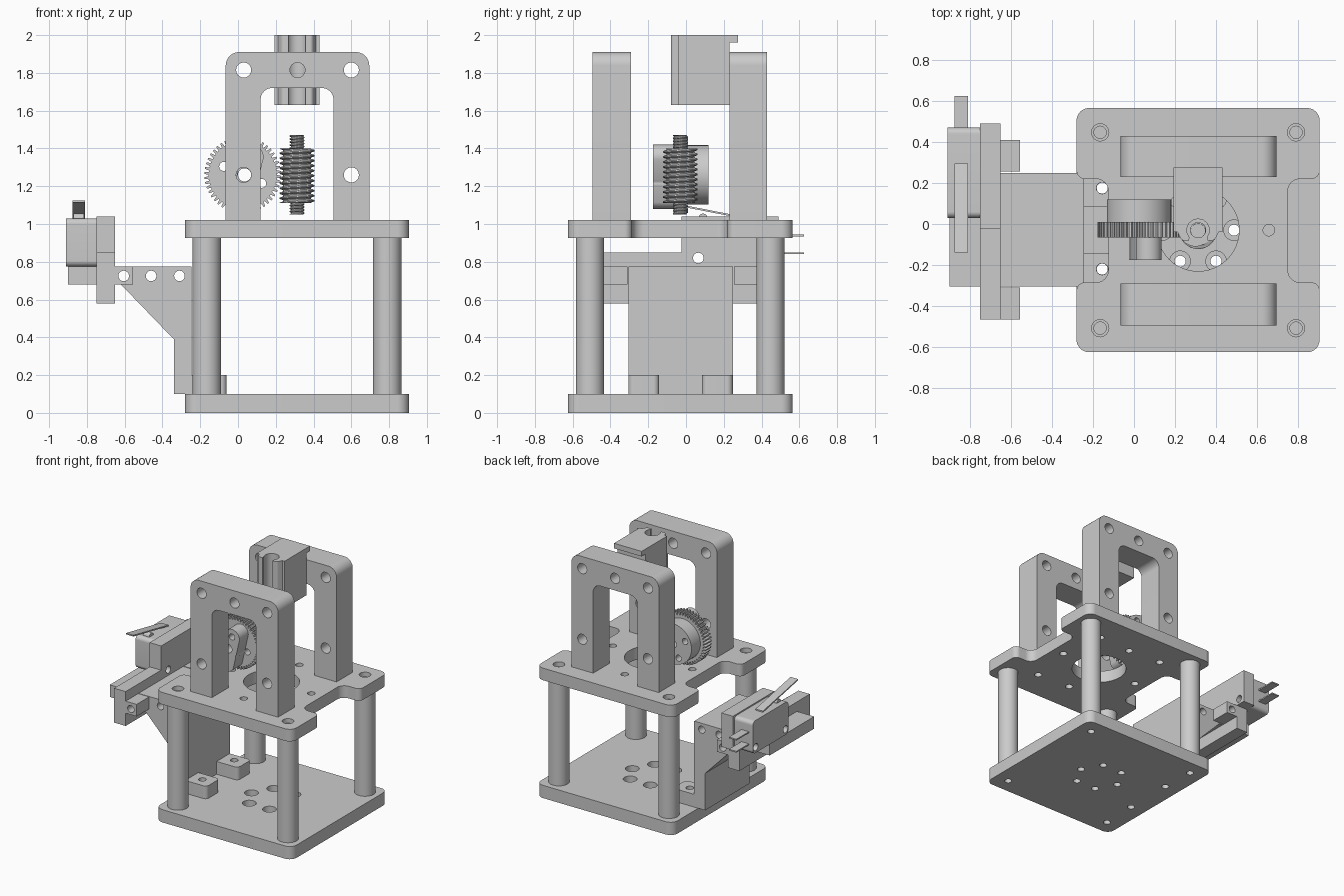
import bpy, bmesh, math
from mathutils import Vector

if "Cube" in bpy.data.objects:
    bpy.data.objects.remove(bpy.data.objects["Cube"])

grey = bpy.data.materials.new("light_grey")
grey.use_nodes = True
GREY = (0.6, 0.6, 0.6, 1)
grey.diffuse_color = GREY
grey.node_tree.nodes["Principled BSDF"].inputs["Base Color"].default_value = GREY

PLACE = {"x": lambda a, b, c: (c, a, b),
         "y": lambda a, b, c: (a, c, b),
         "z": lambda a, b, c: (a, b, c)}


def finish(name, bm):
    bmesh.ops.recalc_face_normals(bm, faces=bm.faces)
    mesh = bpy.data.meshes.new(name)
    bm.to_mesh(mesh)
    bm.free()
    mesh.materials.append(grey)
    ob = bpy.data.objects.new(name, mesh)
    bpy.context.collection.objects.link(ob)
    return ob


def prism(name, pts, axis, lo, hi):
    """Extrude a closed outline along an axis."""
    bm = bmesh.new()
    ends = [[bm.verts.new(PLACE[axis](a, b, c)) for a, b in pts] for c in (lo, hi)]
    for ring in ends:
        bm.faces.new(ring)
    for i in range(len(pts)):
        j = (i + 1) % len(pts)
        bm.faces.new((ends[0][i], ends[0][j], ends[1][j], ends[1][i]))
    return finish(name, bm)


def box(name, x, y, z):
    return prism(name, [(x[0], y[0]), (x[1], y[0]), (x[1], y[1]), (x[0], y[1])], "z", *z)


def circle(a, b, r, n=32):
    return [(a + r * math.cos(math.tau * i / n), b + r * math.sin(math.tau * i / n))
            for i in range(n)]


def fillet(corners, steps=8):
    """Round outline corners given as (a, b, radius)."""
    out = []
    for i, (a, b, r) in enumerate(corners):
        if not r:
            out.append((a, b))
            continue
        p = Vector((a, b))
        u = (Vector(corners[i - 1][:2]) - p).normalized()
        v = (Vector(corners[(i + 1) % len(corners)][:2]) - p).normalized()
        angle = u.angle(v) / 2
        mid = p + (u + v).normalized() * (r / math.sin(angle))
        start = p + u * (r / math.tan(angle)) - mid
        end = p + v * (r / math.tan(angle)) - mid
        for k in range(steps + 1):
            q = mid + start.lerp(end, k / steps).normalized() * r
            out.append((q.x, q.y))
    return out


def cut(ob, cutter):
    mod = ob.modifiers.new("cut", "BOOLEAN")
    mod.operation, mod.solver, mod.object = "DIFFERENCE", "EXACT", cutter
    cutter.hide_render = True
    bpy.context.view_layer.objects.active = ob
    bpy.ops.object.modifier_apply(modifier=mod.name)
    bpy.data.objects.remove(cutter)


def drill(ob, axis, centres, r, lo, hi):
    for a, b in centres:
        cut(ob, prism("cutter", circle(a, b, r, 24), axis, lo, hi))


# Shared layout: base centre, extents and post positions
CX, CY = 0.3125, -0.03
X0, X1, Y0, Y1 = -0.28, 0.905, -0.625, 0.565
POSTS = [(x, y) for x in (-0.165, 0.79) for y in (-0.508, 0.447)]
TABS = [(-0.155, -0.22), (-0.155, 0.175)]

# Base plate with recessed ring of holes
base = prism("base_plate", fillet([(X0, Y0, .06), (X1, Y0, .06), (X1, Y1, .06), (X0, Y1, .06)]),
             "z", 0, 0.1)
ring = circle(CX, CY, 0.175, 6)
drill(base, "z", ring, 0.05, 0.05, 0.2)
drill(base, "z", ring + POSTS + TABS, 0.027, -0.1, 0.2)

# Upper plate with a notch on each side
R = 0.06
right = [(X1, Y0, R), (X1, -0.285, 0.04), (0.75, -0.285, R),
         (0.75, 0.22, R), (X1, 0.22, 0.04), (X1, Y1, R)]
left = [(2 * CX - x, y, r) for x, y, r in reversed(right)]
top = prism("upper_plate", fillet(right + left), "z", 0.925, 1.02)
cut(top, prism("cutter", circle(CX, CY, 0.2, 48), "z", 0.8, 1.2))
drill(top, "z", circle(CX, CY, 0.345, 4), 0.028, 0.8, 1.2)
drill(top, "z", [(x, y) for x in (0.03, 0.6) for y in (-0.39, 0.33)], 0.028, 0.8, 1.2)
drill(top, "z", POSTS, 0.042, 0.985, 1.2)
drill(top, "z", POSTS, 0.03, 0.9, 1.0)

# Posts
for i, (x, y) in enumerate(POSTS):
    post = prism(f"post_{i + 1}", circle(x, y, 0.075, 40), "z", 0.1, 0.925)
    drill(post, "z", [(x, y)], 0.027, 0.05, 0.2)
    drill(post, "z", [(x, y)], 0.03, 0.8, 1.0)

# Two arches
arch = fillet([(-0.065, 1.02, 0), (0.12, 1.02, 0), (0.12, 1.72, .06), (0.505, 1.72, .06),
               (0.505, 1.02, 0), (0.695, 1.02, 0), (0.695, 1.91, .07), (-0.065, 1.91, .07)])
for name, lo, hi in (("front_arch", -0.495, -0.29), ("back_arch", 0.23, 0.43)):
    ob = prism(name, arch, "y", lo, hi)
    holes = [(x, z) for x in (0.03, 0.6) for z in (1.26, 1.815)] + [(0.315, 1.815)]
    drill(ob, "y", holes, 0.04, lo - 0.1, hi + 0.1)

# Shaft guide block with a grooved front and a top lip
half = [(CX + 0.12, 0.23, 0), (CX + 0.12, -0.04, 0), (CX + 0.1, -0.04, 0),
        (CX + 0.08, -0.08, 0.02), (CX + 0.045, -0.08, 0)]
groove = [(CX + 0.055 * math.cos(t), CY + 0.055 * math.sin(t), 0)
          for t in [math.radians(-40 + 26 * i) for i in range(11)]]
mirror = [(2 * CX - x, y, r) for x, y, r in reversed(half)]
prism("guide_block", fillet(half + groove + mirror), "z", 1.63, 2.0)
box("guide_lip", (CX - 0.12, CX + 0.12), (0.225, 0.275), (1.96, 2.0))


# Threaded worm and its shaft
def thread(name, root, tip, pitch, z0, z1, n=40):
    bm = bmesh.new()
    rows = int((z1 - z0) / pitch * 10)
    grid = []
    for k in range(rows + 1):
        z = z0 + (z1 - z0) * k / rows
        row = []
        for i in range(n):
            phase = ((z - z0) / pitch - i / n) % 1
            r = root + (tip - root) * min(1, max(0, 1.6 - abs(phase - 0.5) * 4.4))
            t = math.tau * i / n
            row.append(bm.verts.new((CX + r * math.cos(t), CY + r * math.sin(t), z)))
        grid.append(row)
    for a, b in zip(grid, grid[1:]):
        for i in range(n):
            j = (i + 1) % n
            bm.faces.new((a[i], a[j], b[j], b[i]))
    bm.faces.new(grid[0])
    bm.faces.new(grid[-1])
    finish(name, bm)


thread("worm", 0.074, 0.092, 0.0265, 1.11, 1.4)
thread("worm_shaft", 0.033, 0.039, 0.016, 1.05, 1.47)

# Gear wheel, hub and crank arm
GX, GZ, TEETH = 0.025, 1.26, 48
teeth = []
for i in range(TEETH):
    for f, r in ((0, 0.18), (0.3, 0.18), (0.45, 0.203), (0.8, 0.203)):
        t = math.tau * (i + f) / TEETH
        teeth.append((GX + r * math.cos(t), GZ + r * math.sin(t)))
wheel = prism("gear_wheel", teeth, "y", -0.065, 0.01)
hub = prism("gear_hub", circle(GX, GZ, 0.157, 48), "y", 0.01, 0.12)
arm_top, arm_low = circle(0.07, 1.355, 0.065), circle(0.03, 1.135, 0.055)
arm = prism("crank_arm", arm_top[30:] + arm_top[:15] + arm_low[14:31], "y", -0.175, -0.065)
turn = math.radians(156)
lugs = [(GX + 0.11 * math.cos(turn + k * math.pi / 2),
         GZ + 0.11 * math.sin(turn + k * math.pi / 2)) for k in range(4)]
for ob in (wheel, hub, arm):
    drill(ob, "y", [(GX + 0.01, GZ)], 0.035, -0.3, 0.3)
    drill(ob, "y", lugs, 0.024, -0.3, 0.3)

# Side bracket: arm, gusset, wall and foot tabs
bracket = prism("side_bracket", [(-0.9, 0.68), (-0.62, 0.68), (-0.34, 0.39), (-0.34, 0.1),
                (-0.245, 0.1), (-0.245, 0.775), (-0.9, 0.775)], "y", -0.305, 0.248)
drill(bracket, "y", [(x, 0.725) for x in (-0.605, -0.46, -0.31)], 0.028, -0.6, 0.6)
for name, lo, hi, hole in (("front_foot", -0.305, -0.142, TABS[0]), ("back_foot", 0.085, 0.248, TABS[1])):
    foot = prism(name, fillet([(-0.25, lo, 0), (-0.06, lo, .03), (-0.06, hi, .03), (-0.25, hi, 0)]),
                 "z", 0.1, 0.2)
    drill(foot, "z", [hole], 0.028, 0, 0.3)

# Switch mount: lower rail, upper plate and two lugs
MOUNT_HOLES = [(0.065, 0.82), (0.435, 0.82)]
mount = prism("switch_mount", [(-0.465, 0.58), (0.41, 0.58), (0.41, 0.775), (0.49, 0.775),
              (0.49, 1.04), (-0.025, 1.04), (-0.025, 0.85), (-0.465, 0.85)], "x", -0.75, -0.65)
drill(mount, "x", MOUNT_HOLES, 0.028, -1, -0.5)
for name, lo, hi in (("front_lug", -0.465, -0.31), ("back_lug", 0.255, 0.41)):
    lug = box(name, (-0.65, -0.555), (lo, hi), (0.68, 0.775))
    drill(lug, "y", [(-0.605, 0.725)], 0.028, lo - 0.1, hi + 0.1)

# Lever switch
case = prism("switch_case", fillet([(0.03, 0.775, .03), (0.47, 0.775, .03), (0.47, 1.03, .03),
             (0.03, 1.03, .03)]), "x", -0.91, -0.75)
drill(case, "x", MOUNT_HOLES, 0.028, -1, -0.5)
prism("switch_button", circle(0.09, 1.03, 0.025, 20), "x", -0.87, -0.815)
prism("switch_lever", [(-0.14, 1.115), (0.295, 1.03), (0.295, 1.04), (-0.14, 1.125)],
      "x", -0.875, -0.81)
for i, z in enumerate((0.845, 0.94)):
    box(f"switch_terminal_{i + 1}", (-0.875, -0.81), (0.46, 0.625), (z - 0.005, z + 0.005))

# Smooth the round walls, keep edges sharp
for ob in bpy.context.scene.objects:
    ob.select_set(ob.type == "MESH")
bpy.context.view_layer.objects.active = base
bpy.ops.object.shade_smooth_by_angle(angle=math.radians(30))
